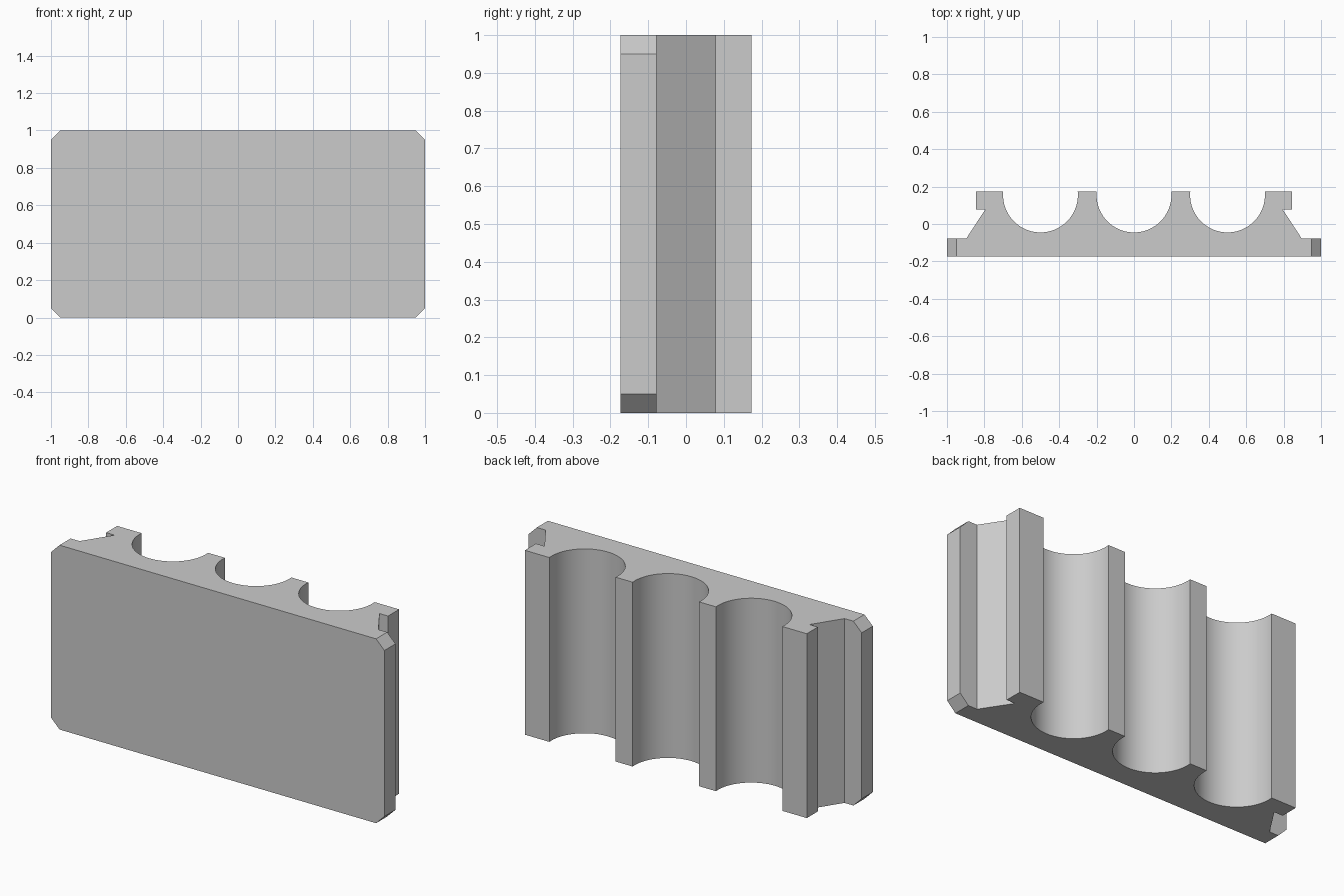
import bpy, bmesh, math

if "Cube" in bpy.data.objects:
    bpy.data.objects.remove(bpy.data.objects["Cube"], do_unlink=True)

HEIGHT = 1.0
DEPTH = 0.173        # half of the total depth
STEP = 0.078         # back of the plate and start of the lip
RADIUS = 0.2
GROOVE_Y = 0.155
CHAMFER = 0.05
SEGMENTS = 40

# Plain grey finish
grey = bpy.data.materials.new("grey")
grey.use_nodes = True
colour = (0.6, 0.6, 0.6, 1)
grey.diffuse_color = colour
grey.node_tree.nodes["Principled BSDF"].inputs["Base Color"].default_value = colour


def groove(cx):
    """Round channel open at the back, traced from +x to -x."""
    lift = math.asin((DEPTH - GROOVE_Y) / RADIUS)
    sweep = math.pi + 2 * lift
    return [(cx + RADIUS * math.cos(lift - sweep * i / SEGMENTS),
             GROOVE_Y + RADIUS * math.sin(lift - sweep * i / SEGMENTS))
            for i in range(SEGMENTS + 1)]


# Cross-section: plate edge, sloped flank and overhanging lip, mirrored
side = [(1, -DEPTH), (1, -STEP), (0.897, -STEP), (0.795, STEP),
        (0.846, STEP), (0.846, DEPTH)]
profile = side + groove(0.5) + groove(0) + groove(-0.5)
profile += [(-x, y) for x, y in reversed(side)]

# Extrude the section upwards
bm = bmesh.new()
base = bm.faces.new([bm.verts.new((x, y, 0)) for x, y in profile])
result = bmesh.ops.extrude_face_region(bm, geom=[base], use_keep_orig=True)
top = [v for v in result["geom"] if isinstance(v, bmesh.types.BMVert)]
bmesh.ops.translate(bm, verts=top, vec=(0, 0, HEIGHT))
bmesh.ops.recalc_face_normals(bm, faces=bm.faces)

# Chamfer the four plate corners
corners = [e for e in bm.edges
           if all(abs(v.co.x) > 0.99 for v in e.verts)
           and abs(e.verts[0].co.z - e.verts[1].co.z) < 0.01
           and e.verts[0].co.x * e.verts[1].co.x > 0]
bmesh.ops.bevel(bm, geom=corners, offset=CHAMFER, offset_type='OFFSET',
                segments=1, affect='EDGES', profile=0.5)
bmesh.ops.recalc_face_normals(bm, faces=bm.faces)

mesh = bpy.data.meshes.new("grooved_panel")
bm.to_mesh(mesh)
bm.free()
mesh.materials.append(grey)
panel = bpy.data.objects.new("grooved_panel", mesh)
bpy.context.collection.objects.link(panel)

# Smooth channels, crisp edges
bpy.ops.object.select_all(action='DESELECT')
panel.select_set(True)
bpy.context.view_layer.objects.active = panel
bpy.ops.object.shade_smooth_by_angle(angle=math.radians(20))
